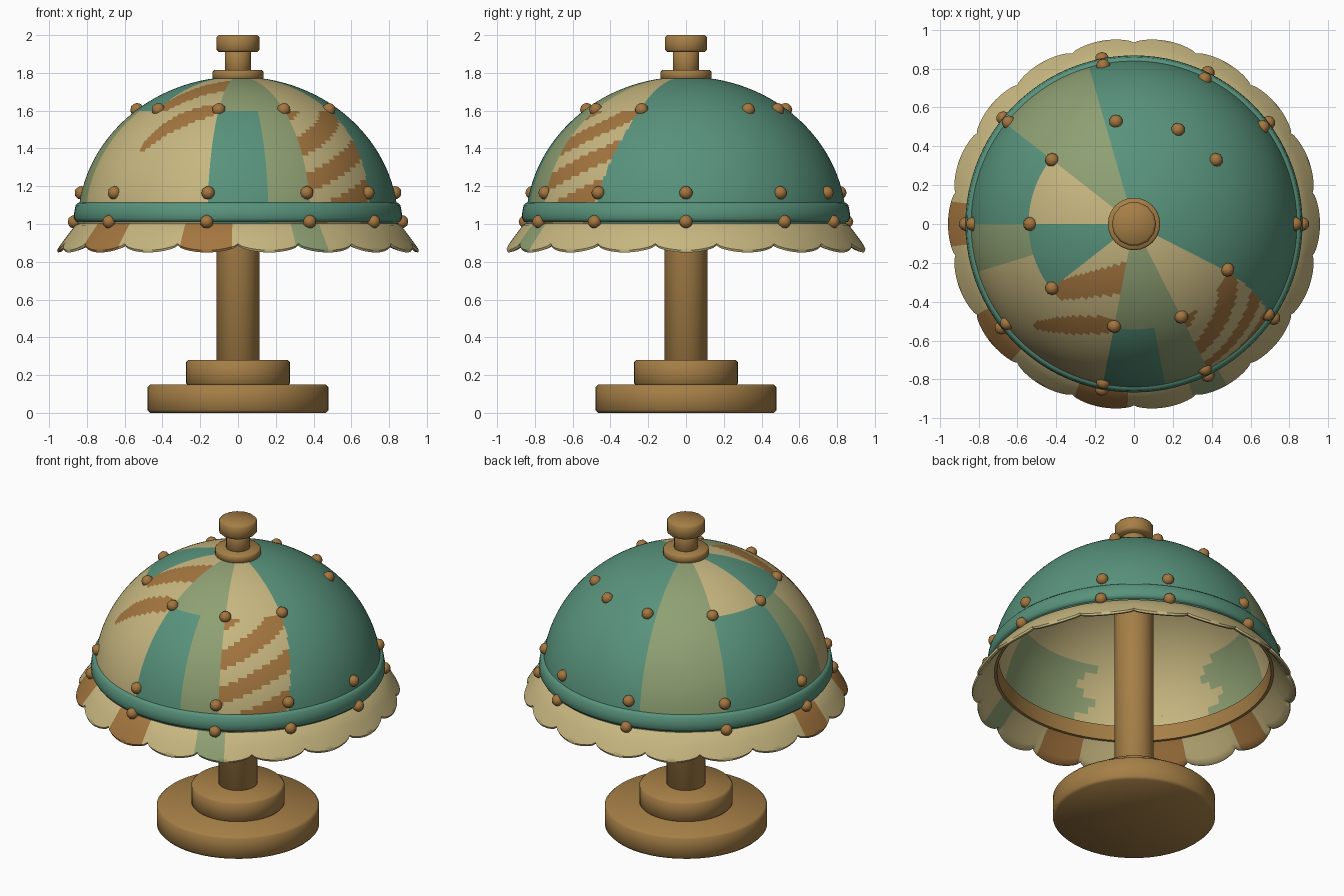
import bpy, bmesh, math
from mathutils import Vector

if "Cube" in bpy.data.objects:
    bpy.data.objects.remove(bpy.data.objects["Cube"])


def material(name, rgb):
    m = bpy.data.materials.new(name)
    m.diffuse_color = (*rgb, 1)
    m.use_nodes = True
    m.node_tree.nodes["Principled BSDF"].inputs["Base Color"].default_value = m.diffuse_color
    return m


MATS = [material("teal", (0.098, 0.290, 0.200)),
        material("cream", (0.570, 0.470, 0.215)),
        material("sage", (0.270, 0.350, 0.170)),
        material("stripe brown", (0.370, 0.180, 0.050)),
        material("wood brown", (0.380, 0.212, 0.062))]
TEAL, CREAM, SAGE, BROWN, WOOD = range(5)


def finish(name, bm, colour, angle=35):
    """Clean up, colour each face by number or rule, and shade."""
    bmesh.ops.remove_doubles(bm, verts=bm.verts, dist=1e-5)
    bmesh.ops.recalc_face_normals(bm, faces=bm.faces)
    for f in bm.faces:
        if callable(colour):
            f.material_index = colour(f.calc_center_median(), f.normal)
        else:
            f.material_index = colour
        f.smooth = True
    me = bpy.data.meshes.new(name)
    bm.to_mesh(me)
    bm.free()
    for m in MATS:
        me.materials.append(m)
    me.set_sharp_from_angle(angle=math.radians(angle))
    ob = bpy.data.objects.new(name, me)
    bpy.context.collection.objects.link(ob)
    return ob


def lathe(name, profile, n, colour, warp=None, closed=False, angle=35):
    """Spin (radius, z) points about the z axis; warp may reshape each point."""
    bm = bmesh.new()
    rings = []
    for i in range(n):
        a = 2 * math.pi * i / n
        ring = []
        for r, z in profile:
            if warp:
                r, z = warp(a, r, z)
            ring.append(bm.verts.new((r * math.cos(a), r * math.sin(a), z)))
        rings.append(ring)
    k = len(profile)
    for i in range(n):
        p, q = rings[i], rings[(i + 1) % n]
        for j in range(k if closed else k - 1):
            m = (j + 1) % k
            bm.faces.new((p[j], q[j], q[m], p[m]))
    bmesh.ops.dissolve_degenerate(bm, dist=1e-6, edges=bm.edges)
    return finish(name, bm, colour, angle)


def disc(name, r, z0, z1, n=48, bevel=0.012):
    """Round block with softened rims."""
    b = bevel
    return lathe(name, [(0, z0), (r - b, z0), (r, z0 + b), (r, z1 - b),
                        (r - b, z1), (0, z1)], n, WOOD, angle=50)


def degrees(p):
    return math.degrees(math.atan2(p.y, p.x))


# Foot, post and finial
disc("lower_base", 0.48, 0.0, 0.15, bevel=0.015)
disc("upper_base", 0.275, 0.145, 0.28)
disc("post", 0.115, 0.27, 1.75, 32)
disc("finial_collar", 0.135, 1.765, 1.815, 24, 0.008)
disc("finial_neck", 0.07, 1.80, 1.92, 24, 0.004)
disc("finial_knob", 0.114, 1.91, 2.0, 14)


# Dome shade: patchwork panels
def outer_panel(p):
    a = degrees(p)
    t = min(1.0, max(0.0, (1.6 - p.z) / 0.44))
    upper = p.z > 1.6
    if -27 - 7 * t < a < 106:
        return TEAL
    if 106 <= a < 142:
        return SAGE
    if a >= 142:
        return CREAM if upper else TEAL
    if a < -142:
        if upper:
            return TEAL
        return SAGE if a < -163 else CREAM
    if a < -101:
        band = -0.39 + 0.1 * (p.x + 0.35) < p.y < -0.28 + 0.27 * (p.x + 0.35)
        leaf = ((p.x + 0.27) / 0.25) ** 2 + ((p.y + 0.52) / 0.047) ** 2 < 1
        return BROWN if (band and upper) or leaf else CREAM
    if a < -63:
        return TEAL if a < -79 and not upper else SAGE
    if upper:
        return CREAM
    s = (p.z - 0.0055 * (a + 64) - 1.40) / 0.19
    return BROWN if abs(s - round(s)) < 0.27 else CREAM


def dome_colour(p, normal):
    inside = normal.dot(Vector((p.x, p.y, p.z - 1.0))) < 0
    if not inside:
        return outer_panel(p)
    a = degrees(p)
    wobble = 5 * math.sin(p.z * 30)
    if p.z < 1.42 and (-108 + wobble < a < -60 or a < -167 + wobble or a > 160):
        return SAGE
    return CREAM


def dome_arc(r, h, n):
    return [(r * math.sin(math.pi / 2 * i / n),
             1.0 + h * math.cos(math.pi / 2 * i / n)) for i in range(n + 1)]


lathe("dome_shade", dome_arc(0.848, 0.78, 52) + dome_arc(0.815, 0.745, 24)[::-1],
      360, dome_colour, angle=50)

# Bands round the rim, outside and inside
lathe("rim_band", [(0.83, 1.115), (0.848, 1.112), (0.86, 1.10), (0.867, 1.06),
                   (0.868, 1.03), (0.858, 1.012), (0.83, 1.01)],
      96, TEAL, closed=True, angle=60)
lathe("inner_rim_band", [(0.83, 0.995), (0.808, 0.995), (0.798, 1.09),
                         (0.82, 1.09)], 96, WOOD, closed=True)


# Scalloped skirt with rounded edge
def scallop(a, r, t):
    lobe = abs(math.cos(9 * a)) ** 0.6
    t *= 0.77 + 0.23 * lobe
    return r + 0.108 * t, 1.012 - 0.155 * t


def skirt_colour(p, normal):
    a = degrees(p)
    if abs(a) > 173.5 or -150 < a < -132 or -109 < a < -92:
        return BROWN
    return SAGE if -71 < a < -60 else CREAM


lathe("scalloped_skirt",
      [(0.83, 0.0), (0.850, 0.12), (0.853, 0.5), (0.855, 0.85), (0.853, 0.97),
       (0.840, 1.05), (0.825, 1.02), (0.820, 0.85), (0.820, 0.4), (0.81, 0.0)],
      360, skirt_colour, warp=scallop, closed=True, angle=50)

# Studs at the panel corners, in three rings
UPPER = [180, 142, 100, 65, 38, -26, -63, -101, -142]
LOWER = [180, 141, 101, 64, 37, 0, -34, -64, -101, -142]
for ring, angles, r, z in (("upper", UPPER, 0.535, 1.605),
                           ("middle", LOWER, 0.83, 1.165),
                           ("rim", LOWER, 0.866, 1.012)):
    bm = bmesh.new()
    for d in angles:
        a = math.radians(d)
        made = bmesh.ops.create_icosphere(bm, subdivisions=2, radius=0.036)
        bmesh.ops.translate(bm, verts=made["verts"],
                            vec=(r * math.cos(a), r * math.sin(a), z))
    finish(ring + "_studs", bm, BROWN, 40)
